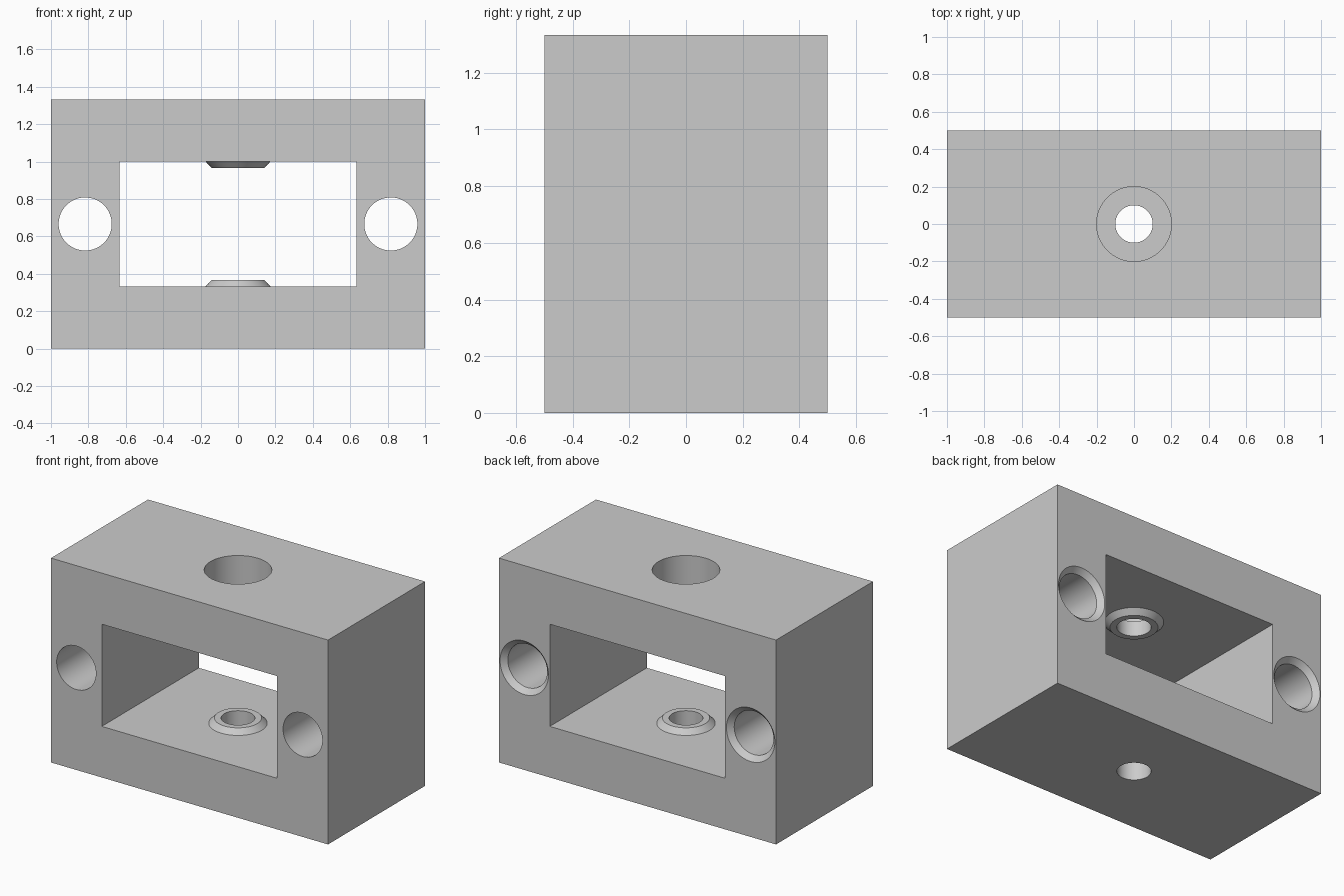
import bpy, bmesh, math
from mathutils import Matrix

if "Cube" in bpy.data.objects:
    bpy.data.objects.remove(bpy.data.objects["Cube"])

SEG = 64
H = 4 / 3             # block height
Z0, Z1 = 1 / 3, 1.0   # window floor and ceiling

grey = bpy.data.materials.new("light grey")
grey.diffuse_color = (0.6, 0.6, 0.6, 1)
grey.use_nodes = True
grey.node_tree.nodes["Principled BSDF"].inputs["Base Color"].default_value = grey.diffuse_color


def new_object(name, bm):
    bmesh.ops.recalc_face_normals(bm, faces=bm.faces)
    mesh = bpy.data.meshes.new(name)
    bm.to_mesh(mesh)
    bm.free()
    mesh.materials.append(grey)
    obj = bpy.data.objects.new(name, mesh)
    bpy.context.collection.objects.link(obj)
    return obj


def box(name, size, z):
    bm = bmesh.new()
    bmesh.ops.create_cube(bm, size=1, matrix=Matrix.Translation((0, 0, z)) @ Matrix.Diagonal((*size, 1)))
    return new_object(name, bm)


def lathe(name, profile, matrix=Matrix()):
    """Capped solid of revolution from (radius, height) points."""
    bm = bmesh.new()
    rings = []
    for r, h in profile:
        rings.append([bm.verts.new(matrix @ Matrix.Rotation(math.tau * i / SEG, 4, 'Z') @
                                   Matrix.Translation((r, 0, h)).translation) for i in range(SEG)])
    for a, b in zip(rings, rings[1:]):
        for i in range(SEG):
            j = (i + 1) % SEG
            bm.faces.new((a[i], a[j], b[j], b[i]))
    bm.faces.new(rings[0][::-1])
    bm.faces.new(rings[-1])
    return new_object(name, bm)


def combine(target, tool, operation):
    """Apply a boolean and remove the tool."""
    bpy.context.view_layer.objects.active = target
    mod = target.modifiers.new("boolean", 'BOOLEAN')
    mod.operation, mod.solver, mod.object = operation, 'EXACT', tool
    bpy.ops.object.modifier_apply(modifier=mod.name)
    bpy.data.objects.remove(tool)


# Block with the rectangular window through it
block = box("mounting_block", (2, 1, H), H / 2)
combine(block, box("window_cutter", (1.266, 1.2, Z1 - Z0), (Z0 + Z1) / 2), 'DIFFERENCE')

# Tapered collars on the window floor and ceiling
collar = [(0.173, -0.05), (0.173, 0), (0.14, 0.034)]
combine(block, lathe("lower_collar", collar, Matrix.Translation((0, 0, Z0))), 'UNION')
flip = Matrix.Translation((0, 0, Z1)) @ Matrix.Rotation(math.pi, 4, 'X')
combine(block, lathe("upper_collar", collar, flip), 'UNION')

# Vertical bolt hole, widened from the top
bore = [(0.1, -0.1), (0.1, H - 0.27), (0.2, H - 0.27), (0.2, H + 0.1)]
combine(block, lathe("bolt_cutter", bore), 'DIFFERENCE')

# Side holes running front to back, chamfered at the back
side = [(0.142, -0.6), (0.142, 0.467), (0.175, 0.5), (0.175, 0.6)]
for x in (-0.817, 0.817):
    m = Matrix.Translation((x, 0, H / 2)) @ Matrix.Rotation(-math.pi / 2, 4, 'X')
    combine(block, lathe("side_cutter", side, m), 'DIFFERENCE')

# Smooth round walls, sharp edges
bpy.ops.object.select_all(action='DESELECT')
block.select_set(True)
bpy.context.view_layer.objects.active = block
bpy.ops.object.shade_smooth_by_angle(angle=math.radians(30))
